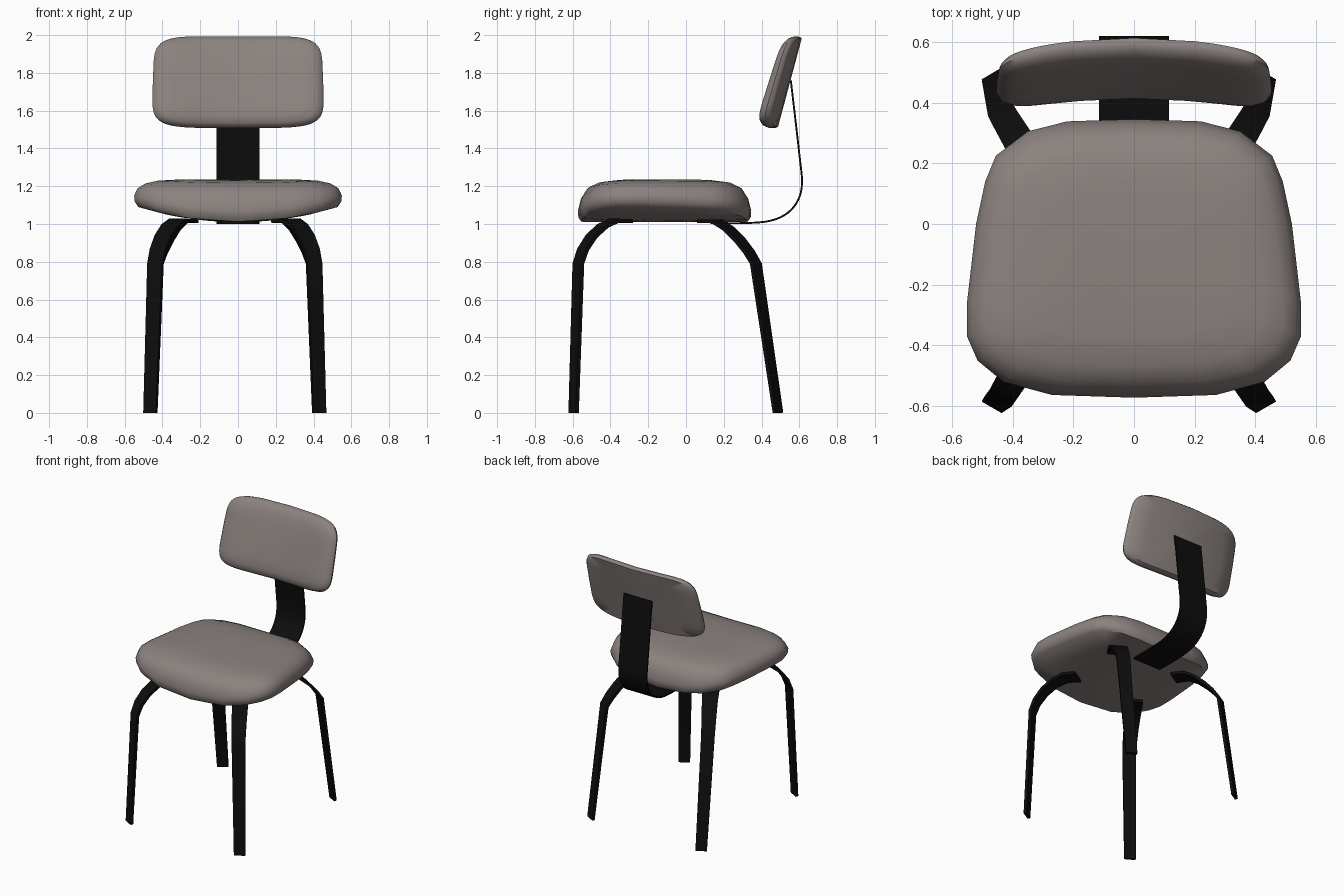
import bpy, bmesh, math
from mathutils import Vector

if "Cube" in bpy.data.objects:
    bpy.data.objects.remove(bpy.data.objects["Cube"])


def material(name, rgb):
    m = bpy.data.materials.new(name)
    m.diffuse_color = (*rgb, 1)
    m.use_nodes = True
    m.node_tree.nodes["Principled BSDF"].inputs["Base Color"].default_value = m.diffuse_color
    return m


FABRIC = material("warm grey fabric", (0.26, 0.225, 0.213))
BLACK = material("black frame", (0.004, 0.004, 0.004))


def loft(name, rings, mat, angle):
    """Skin a list of equal-length point rings and cap both ends."""
    bm = bmesh.new()
    vs = [[bm.verts.new(p) for p in r] for r in rings]
    n = len(vs[0])
    for a, b in zip(vs, vs[1:]):
        for i in range(n):
            j = (i + 1) % n
            bm.faces.new((a[i], a[j], b[j], b[i]))
    bm.faces.new(vs[0])
    bm.faces.new(vs[-1])
    bmesh.ops.recalc_face_normals(bm, faces=bm.faces)
    me = bpy.data.meshes.new(name)
    bm.to_mesh(me)
    bm.free()
    me.materials.append(mat)
    ob = bpy.data.objects.new(name, me)
    bpy.context.collection.objects.link(ob)
    bpy.ops.object.select_all(action='DESELECT')
    ob.select_set(True)
    bpy.context.view_layer.objects.active = ob
    bpy.ops.object.shade_smooth_by_angle(angle=math.radians(angle))
    return ob


def spline(pts, steps):
    """Catmull-Rom curve through the points."""
    p = [Vector(q) for q in pts]
    p = [2 * p[0] - p[1]] + p + [2 * p[-1] - p[-2]]
    out = []
    for i in range(1, len(p) - 2):
        a, b, c, d = p[i - 1:i + 3]
        for s in range(steps):
            t = s / steps
            out.append(0.5 * (2 * b + (c - a) * t + (2 * a - 5 * b + 4 * c - d) * t * t
                              + (3 * b - a - 3 * c + d) * t ** 3))
    return out + [p[-2]]


def strip(name, path, side, widths, thick):
    """Sweep a flat bar along a path; side is the fixed width direction."""
    side = Vector(side).normalized()
    rings = []
    for i, p in enumerate(path):
        tan = path[min(i + 1, len(path) - 1)] - path[max(i - 1, 0)]
        nrm = tan.cross(side).normalized() * thick / 2
        w = side * widths[i] / 2
        rings.append([p - w - nrm, p + w - nrm, p + w + nrm, p - w + nrm])
    return loft(name, rings, BLACK, 35)


# Seat: rounded trapezoid outline, stacked rings, saddle bend across x
half = [(0, -.572), (.27, -.563), (.43, -.52), (.515, -.45), (.55, -.37), (.55, -.26),
        (.52, 0), (.49, .14), (.455, .225), (.35, .305), (.22, .338), (0, .345)]
outline = half + [(-x, y) for x, y in half[-2:0:-1]]
# (scale, height at the middle, share of bend)
seat_rings = [(.02, 1.01, 1), (.35, 1.01, 1), (.7, 1.01, 1), (.96, 1.012, 1),
              (.995, 1.035, 1), (1, 1.07, .95), (.965, 1.135, .7), (.89, 1.188, .4),
              (.77, 1.217, .25), (.55, 1.231, .2), (.28, 1.234, .2), (.02, 1.235, .2)]
rings = []
for s, z, k in seat_rings:
    rings.append([(x * s, -.113 + (y + .113) * s, z + k * .07 * (x * s / .5) ** 2)
                  for x, y in outline])
loft("seat", rings, FABRIC, 45)

# Backrest: rounded rectangle pad, curved forward at the sides and tilted back
TILT = math.radians(15)
back_rings = [(.02, 0), (.35, 0), (.7, 0), (.96, 0), (.99, .012), (1, .03), (.97, .052),
              (.9, .07), (.75, .082), (.5, .087), (.25, .088), (.02, .088)]
rings = []
for s, w in back_rings:
    ring = []
    for i in range(48):
        a = 2 * math.pi * i / 48
        c, d = math.cos(a), math.sin(a)
        u = math.copysign(abs(c) ** .36, c)
        v = math.copysign(abs(d) ** .36, d)
        x = u * s * (.451 - .008 * v)
        h = v * s * .252
        depth = w * (1 - .15 * v * s) + .055 * (x / .45) ** 2
        ring.append((x, .55 + h * math.sin(TILT) - depth * math.cos(TILT),
                     1.748 + h * math.cos(TILT) + depth * math.sin(TILT) * .3))
    rings.append(ring)
loft("backrest", rings, FABRIC, 45)

# Back support: thin bent plate from under the seat to the backrest
path = spline([(0, .13, 1.005), (0, .32, 1.005), (0, .45, 1.018), (0, .54, 1.06),
               (0, .595, 1.13), (0, .614, 1.22), (0, .6, 1.37), (0, .555, 1.76)], 4)
strip("back_support", path, (1, 0, 0), [.23] * len(path), .01)

# Legs: bent flat bars splayed to the corners
LEGS = {
    "front": ([(.447, -.595, 0), (.42, -.57, .79), (.405, -.545, .865), (.377, -.5, .935),
               (.34, -.44, .99), (.3, -.38, 1.018), (.245, -.31, 1.016)], (.87, .5, 0)),
    "rear": ([(.447, .487, 0), (.42, .37, .79), (.4, .335, .85), (.37, .285, .915),
              (.335, .225, .975), (.3, .165, 1.014), (.25, .09, 1.015)], (.86, -.51, 0)),
}
WIDTHS = [.076, .09, .094, .1, .105, .112, .12]
for name, (pts, side) in LEGS.items():
    for label, sx in (("right", 1), ("left", -1)):
        path = [Vector((x * sx - .017, y, z)) for x, y, z in pts]
        strip(f"{name}_{label}_leg", path, (side[0] * sx, side[1], 0), WIDTHS, .02)
